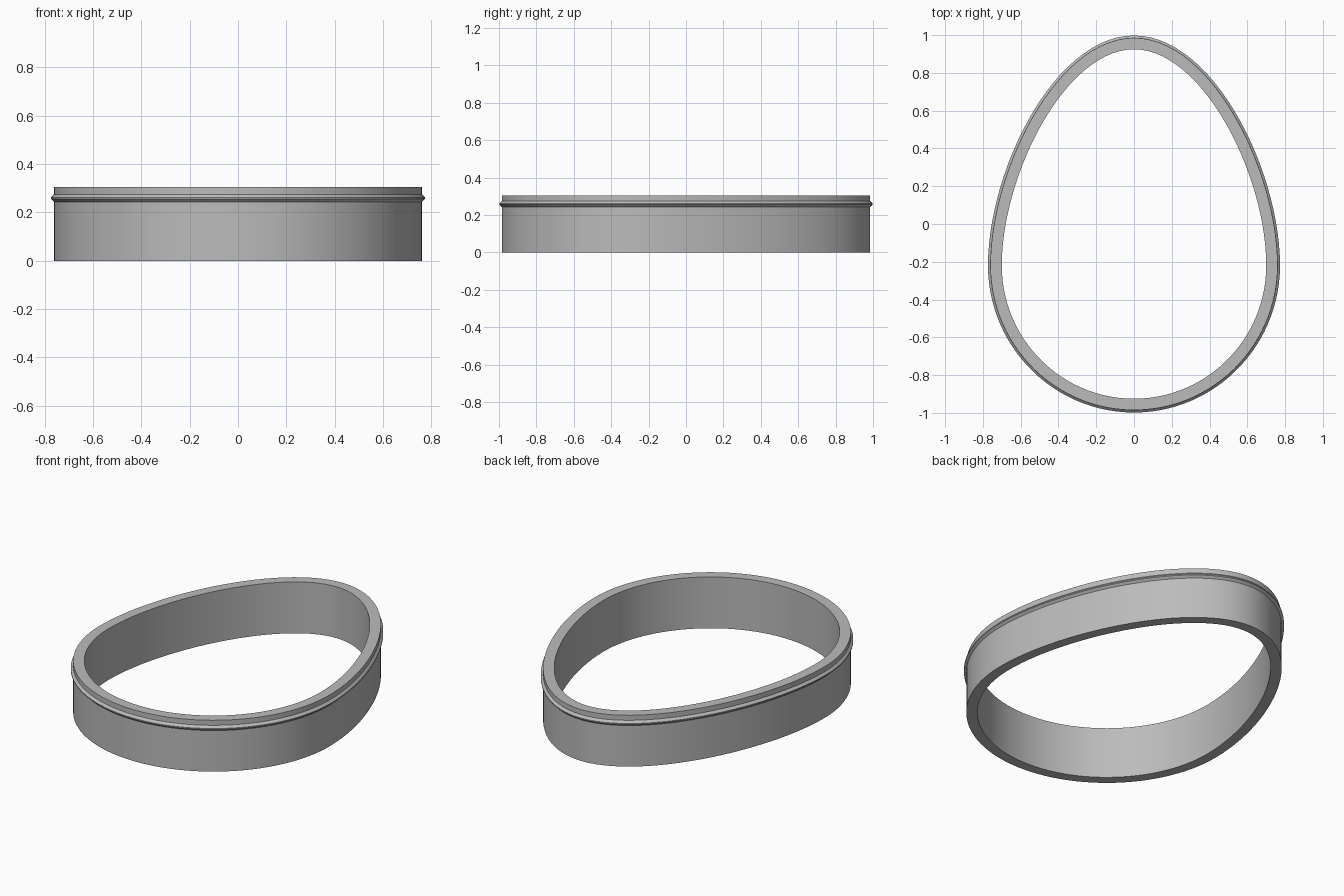
import bpy
import bmesh
from mathutils import Vector
from mathutils.geometry import interpolate_bezier

cube = bpy.data.objects.get("Cube")
if cube:
    bpy.data.objects.remove(cube, do_unlink=True)

STEPS = 28
WALL = 0.06

# Single grey plastic
grey = bpy.data.materials.new("grey plastic")
grey.use_nodes = True
colour = (0.5, 0.5, 0.5, 1)
grey.diffuse_color = colour
grey.node_tree.nodes["Principled BSDF"].inputs["Base Color"].default_value = colour

# Half of the egg outline: narrow back end to wide front end
TIP, SIDE, BASE = Vector((0, 0.985)), Vector((0.76, -0.22)), Vector((0, -0.985))
upper = interpolate_bezier(TIP, Vector((0.41, 0.985)), Vector((0.76, 0.28)), SIDE, STEPS)
lower = interpolate_bezier(SIDE, Vector((0.76, -0.64)), Vector((0.42, -0.985)), BASE, STEPS)
half = [p.to_2d() for p in upper + lower[1:]]
outline = half + [Vector((-p.x, p.y)) for p in reversed(half[1:-1])]


def offset_outline(distance):
    """Outline moved outward along its normals."""
    count = len(outline)
    moved = []
    for i, p in enumerate(outline):
        t = (outline[(i + 1) % count] - outline[i - 1]).normalized()
        moved.append(p + Vector((-t.y, t.x)) * distance)
    return moved


# Wall cross-section with the snap ridge: (outward offset, height)
section = [(-WALL, 0), (0, 0), (0, 0.244), (0.013, 0.256),
           (0.013, 0.262), (0, 0.275), (0, 0.305), (-WALL, 0.305)]

bm = bmesh.new()
rings = [[bm.verts.new((p.x, p.y, z)) for p in offset_outline(d)] for d, z in section]
for k, ring in enumerate(rings):
    above = rings[(k + 1) % len(rings)]
    for i in range(len(ring)):
        j = (i + 1) % len(ring)
        bm.faces.new((ring[i], ring[j], above[j], above[i]))
bmesh.ops.recalc_face_normals(bm, faces=bm.faces)

mesh = bpy.data.meshes.new("egg_ring")
bm.to_mesh(mesh)
bm.free()
mesh.materials.append(grey)
ring_object = bpy.data.objects.new("egg_ring", mesh)
bpy.context.collection.objects.link(ring_object)

# Smooth walls, crisp ridge and rims
bpy.ops.object.select_all(action="DESELECT")
ring_object.select_set(True)
bpy.context.view_layer.objects.active = ring_object
bpy.ops.object.shade_smooth_by_angle(angle=0.45)
